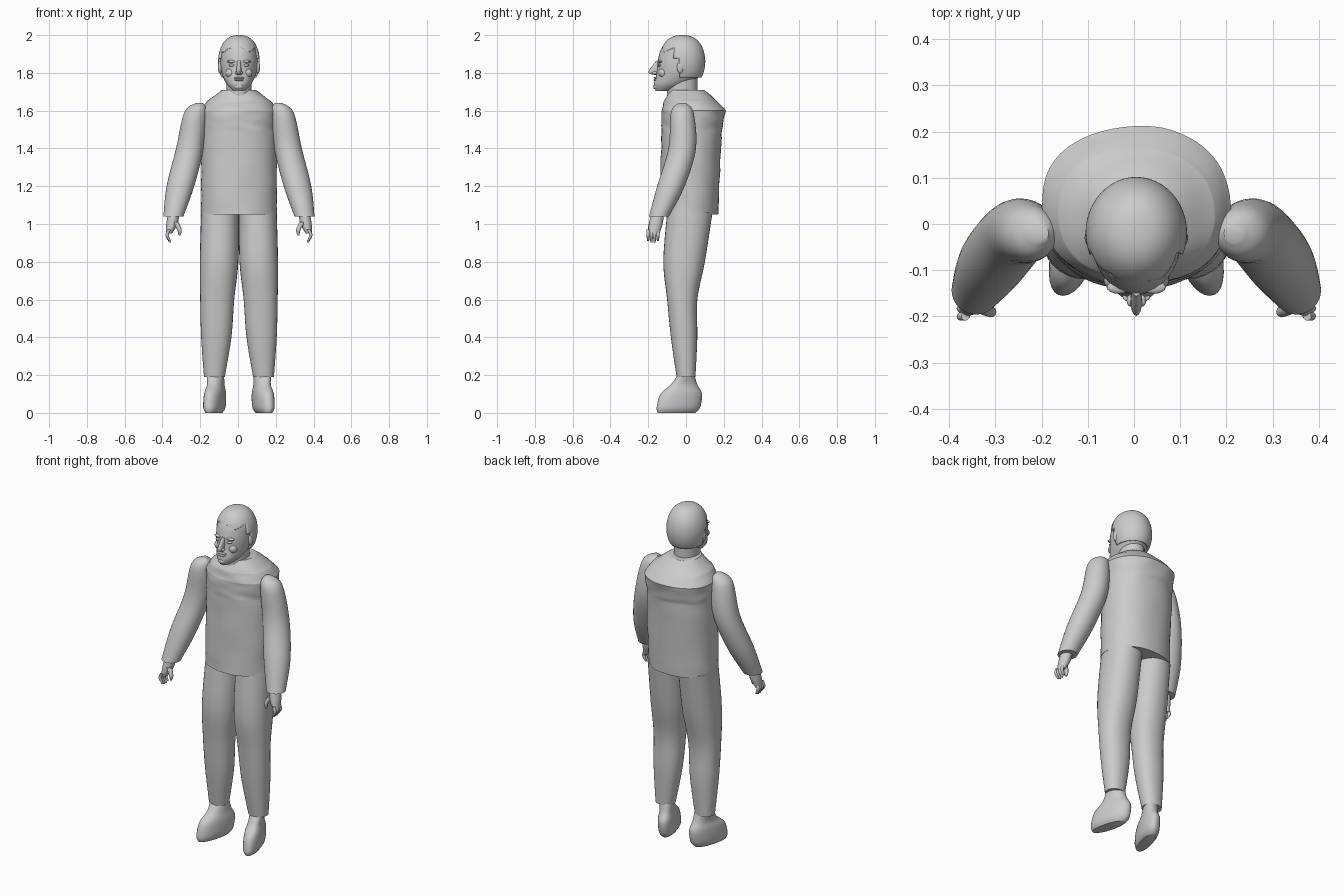
import bpy, bmesh, math
from mathutils import Vector, noise

cube = bpy.data.objects.get("Cube")
if cube:
    bpy.data.objects.remove(cube, do_unlink=True)

colour = (0.6, 0.6, 0.6, 1)
grey = bpy.data.materials.new("plain grey")
grey.use_nodes = True
grey.diffuse_color = colour
grey.node_tree.nodes["Principled BSDF"].inputs["Base Color"].default_value = colour


def finish(name, bm, angle=50):
    """Turn a bmesh into a shaded grey object."""
    bmesh.ops.recalc_face_normals(bm, faces=bm.faces)
    mesh = bpy.data.meshes.new(name)
    bm.to_mesh(mesh)
    bm.free()
    mesh.materials.append(grey)
    obj = bpy.data.objects.new(name, mesh)
    bpy.context.collection.objects.link(obj)
    bpy.ops.object.select_all(action="DESELECT")
    obj.select_set(True)
    bpy.context.view_layer.objects.active = obj
    bpy.ops.object.shade_smooth_by_angle(angle=math.radians(angle))
    return obj


def refine(sections, steps, tension):
    """Interpolate between cross-sections; zero tension gives straight runs."""
    last = len(sections) - 1
    result = []
    for i in range(last):
        before, after = sections[max(i - 1, 0)], sections[min(i + 2, last)]
        start, end = sections[i], sections[i + 1]
        for step in range(steps):
            t = step / steps
            ease = t * t * (3 - 2 * t)
            leave, arrive = t * (1 - t) ** 2, t * t * (t - 1)
            result.append([
                b + (c - b) * ease + tension * (leave * (c - a) + arrive * (d - b))
                for a, b, c, d in zip(before, start, end, after)])
    return result + [sections[last]]


def power_wave(value, power):
    return math.copysign(abs(value) ** (2 / power), value)


def loft(name, sections, side=1, steps=5, tension=0.5, power=2, sides=32,
         splay=0, wrinkle=0, keep=None, angle=50):
    """Skin level ovals given as (z, x, y, x radius, y radius)."""
    bm = bmesh.new()
    rings = []
    for z, x, y, wide, deep in refine(sections, steps, tension):
        ring = []
        for k in range(sides):
            turn = math.tau * k / sides
            out = Vector((power_wave(math.cos(turn), power),
                          power_wave(math.sin(turn), power), 0))
            point = Vector((x + out.x * wide, y + out.y * deep, z))
            point.x -= splay * point.y
            if wrinkle:
                fold = Vector((point.x * 9, point.y * 9, z * 24))
                point += out * noise.noise(fold) * wrinkle
            point.x *= side
            ring.append(bm.verts.new(point))
        rings.append(ring)
    for low, high in zip(rings, rings[1:]):
        for k in range(sides):
            bm.faces.new((low[k - 1], low[k], high[k], high[k - 1]))
    bm.faces.new(rings[0])
    bm.faces.new(rings[-1])
    if keep:
        unwanted = [f for f in bm.faces if not keep(f.calc_center_median())]
        bmesh.ops.delete(bm, geom=unwanted, context="FACES")
    obj = finish(name, bm, angle)
    obj.location.x = centre_line
    return obj


def tube(name, points, side, **options):
    """Loft round sections given as (z, x, y, radius)."""
    return loft(name, [(*point, point[-1]) for point in points], side, **options)


def blob(name, centre, size):
    """Add an ellipsoid."""
    bm = bmesh.new()
    bmesh.ops.create_uvsphere(bm, u_segments=16, v_segments=10, radius=1)
    obj = finish(name, bm)
    obj.location = Vector(centre) + Vector((centre_line, 0, 0))
    obj.scale = size
    return obj


centre_line = 0.005

# Torso with a sharp yoke and a lightly creased surface
loft("torso", [(1.05, 0, .015, .2, .155), (1.5, 0, .03, .2, .16), (1.6, 0, .04, .205, .17),
               (1.65, 0, .025, .17, .14), (1.71, 0, .005, .09, .09)],
     steps=10, tension=0, power=2.2, sides=56, wrinkle=.005, angle=35)

for side, label in ((1, "left"), (-1, "right")):
    # Trouser leg
    loft(label + "_trouser_leg", [
        (.19, .13, 0, .055, .05), (.4, .12, -.01, .08, .07), (.6, .115, -.02, .09, .08),
        (.8, .105, -.01, .102, .11), (1.06, .1, .02, .1, .12)], side, power=2.2)

    # Shoe turned slightly outward
    loft(label + "_shoe", [
        (0, .12, -.05, .035, .1), (.03, .12, -.04, .05, .115), (.1, .12, -.025, .05, .11),
        (.15, .12, -.01, .042, .07), (.2, .125, 0, .045, .045)], side, power=2.2, splay=.25)

    # Sleeve, bent forward at the elbow
    tube(label + "_sleeve", [
        (1.64, .21, -.02, .02), (1.59, .23, -.02, .06), (1.4, .26, -.02, .073),
        (1.2, .31, -.08, .073), (1.04, .347, -.143, .053)], side)

    # Hand: palm, four fingers and thumb
    loft(label + "_palm", [(1.06, .345, -.15, .03, .035), (1, .355, -.16, .03, .036),
                           (.95, .37, -.17, .016, .03)], side, sides=20)
    for i in range(4):
        y = -.2 + i * .017
        tip = .9 + .006 * abs(i - 1.5)
        tube(f"{label}_finger_{i + 1}", [
            (.97, .37, y, .009), (.94, .38, y, .009), (tip, .365, y, .005)], side, sides=12)
    tube(label + "_thumb", [
        (1.01, .335, -.18, .015), (.97, .315, -.19, .012), (.94, .315, -.19, .005)],
        side, sides=12)

    # Ear and face details
    for part, centre, size in (
            ("ear", (.1, -.03, 1.83), (.012, .018, .033)),
            ("eye", (.037, -.14, 1.84), (.017, .01, .007)),
            ("brow", (.038, -.137, 1.86), (.026, .014, .008)),
            ("cheek", (.045, -.12, 1.8), (.026, .026, .026)),
            ("nostril", (.012, -.166, 1.8), (.009, .013, .008))):
        x, y, z = centre
        blob(f"{label}_{part}", (side * x, y, z), size)

# Neck and head
loft("neck", [(1.67, 0, -.02, .067, .08), (1.8, 0, -.02, .067, .08)])
loft("head", [
    (1.705, 0, -.12, .03, .04), (1.74, 0, -.075, .065, .095), (1.8, 0, -.035, .092, .12),
    (1.87, 0, -.027, .098, .122), (1.94, 0, -.025, .086, .098), (1.985, 0, -.03, .02, .03)])


# Hair cap, a rounded dome left open around the face
def hair_area(p):
    fringe = 1.92 + .012 * math.sin(p.x * 90)
    sideburn = p.y > -.06 and p.z > 1.88
    nape = p.y > -.035 and p.z > 1.775
    return p.z > fringe or sideburn or nape


dome = []
for i in range(24):
    tilt = -.7 + i / 10.3
    swell = math.cos(tilt) ** .8
    dome.append((1.86 + .14 * math.sin(tilt), 0, -.02, .11 * swell, .122 * swell))
hair = loft("hair", dome, steps=2, sides=48, keep=hair_area)
hair.modifiers.new("thickness", "SOLIDIFY").thickness = .012

# Nose, lips and chin
loft("nose", [(1.79, 0, -.155, .01, .015), (1.805, 0, -.165, .013, .034),
              (1.865, 0, -.14, .01, .016)], sides=16)
blob("upper_lip", (0, -.157, 1.774), (.03, .015, .005))
blob("lower_lip", (0, -.158, 1.762), (.025, .015, .006))
blob("chin", (0, -.15, 1.727), (.028, .024, .018))
